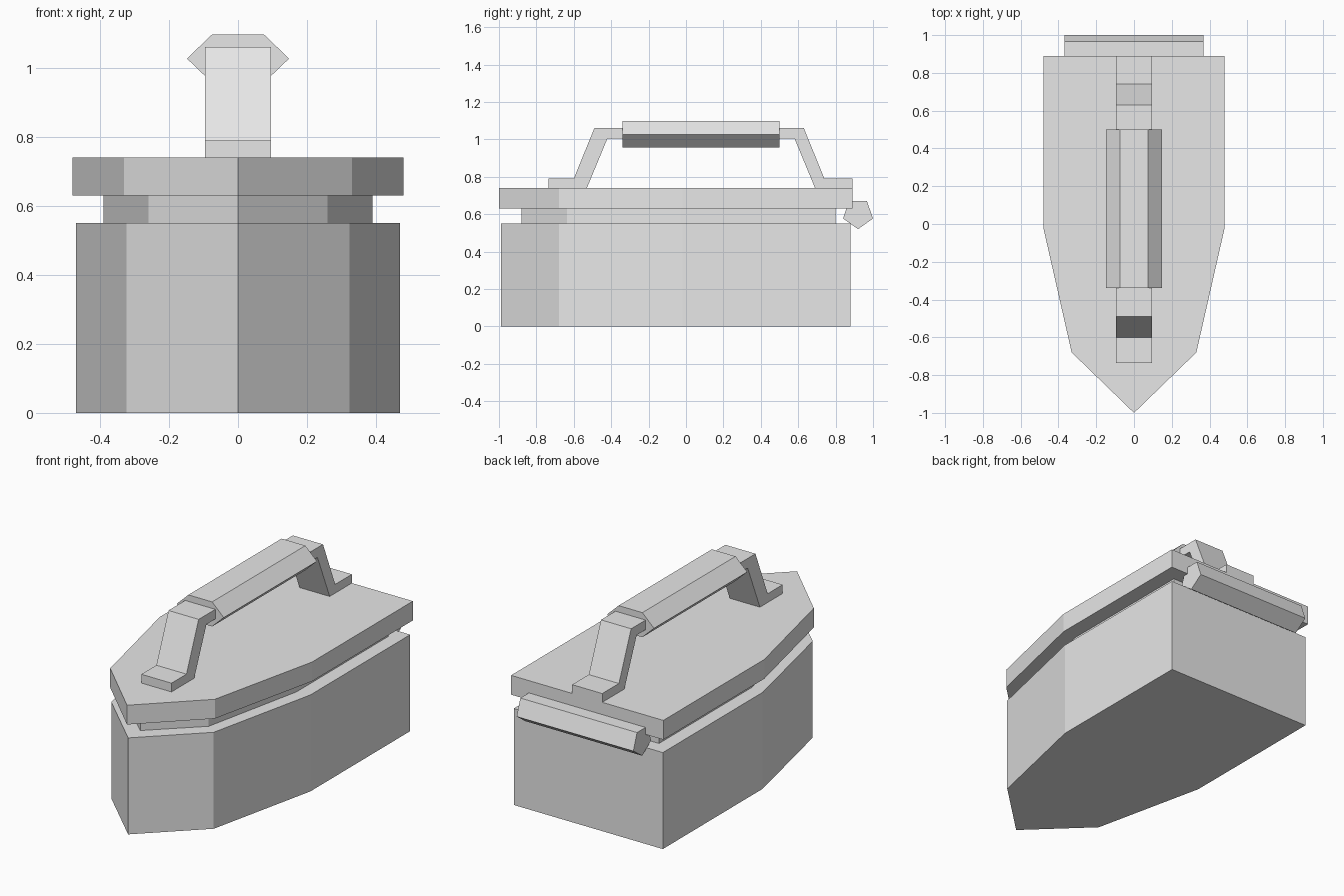
import bpy
import bmesh

default = bpy.data.objects.get("Cube")
if default:
    bpy.data.objects.remove(default, do_unlink=True)

GREY = (0.8, 0.8, 0.8, 1.0)
grey = bpy.data.materials.new("plain grey")
grey.use_nodes = True
grey.diffuse_color = GREY
grey.node_tree.nodes["Principled BSDF"].inputs["Base Color"].default_value = GREY


def prism(name, profile, low, high, axis):
    """Extrude a closed 2D profile along one axis, from low to high."""
    place = {
        "x": lambda a, b, t: (t, a, b),
        "y": lambda a, b, t: (a, t, b),
        "z": lambda a, b, t: (a, b, t),
    }[axis]
    bm = bmesh.new()
    base = bm.faces.new([bm.verts.new(place(a, b, low)) for a, b in profile])
    extruded = bmesh.ops.extrude_face_region(bm, geom=[base], use_keep_orig=True)
    top = [v for v in extruded["geom"] if isinstance(v, bmesh.types.BMVert)]
    bmesh.ops.translate(bm, verts=top, vec=place(0, 0, high - low))
    bmesh.ops.recalc_face_normals(bm, faces=bm.faces)
    mesh = bpy.data.meshes.new(name)
    bm.to_mesh(mesh)
    bm.free()
    mesh.materials.append(grey)
    obj = bpy.data.objects.new(name, mesh)
    bpy.context.collection.objects.link(obj)
    return obj


def mirrored(half):
    """Complete a half profile by reflecting it across the centre line."""
    return half + [(-a, b) for a, b in reversed(half) if a > 0]


# Pointed hull, recessed neck and overhanging lid
prism("body", mirrored([(0, -0.99), (0.323, -0.68), (0.47, -0.02), (0.47, 0.88)]),
      0, 0.55, "z")
prism("neck", mirrored([(0, -0.88), (0.26, -0.635), (0.39, -0.03), (0.39, 0.80)]),
      0.55, 0.63, "z")
prism("lid", mirrored([(0, -1.0), (0.33, -0.68), (0.48, -0.02), (0.48, 0.89)]),
      0.63, 0.74, "z")

# Bent strap that carries the grip
strap = [(-0.735, 0.74), (-0.735, 0.79), (-0.60, 0.79), (-0.49, 1.06),
         (0.63, 1.06), (0.74, 0.79), (0.89, 0.79), (0.89, 0.74),
         (0.69, 0.74), (0.58, 1.005), (-0.42, 1.005), (-0.53, 0.74)]
prism("handle_strap", strap, -0.095, 0.095, "x")

# Six-sided grip
prism("handle_grip", mirrored([(0.075, 0.957), (0.148, 1.027), (0.075, 1.097)]),
      -0.34, 0.50, "y")

# Five-sided hinge bar at the back
hinge = [(0.87, 0.67), (0.967, 0.67), (1.0, 0.577), (0.92, 0.52), (0.84, 0.577)]
prism("hinge_bar", hinge, -0.368, 0.368, "x")
